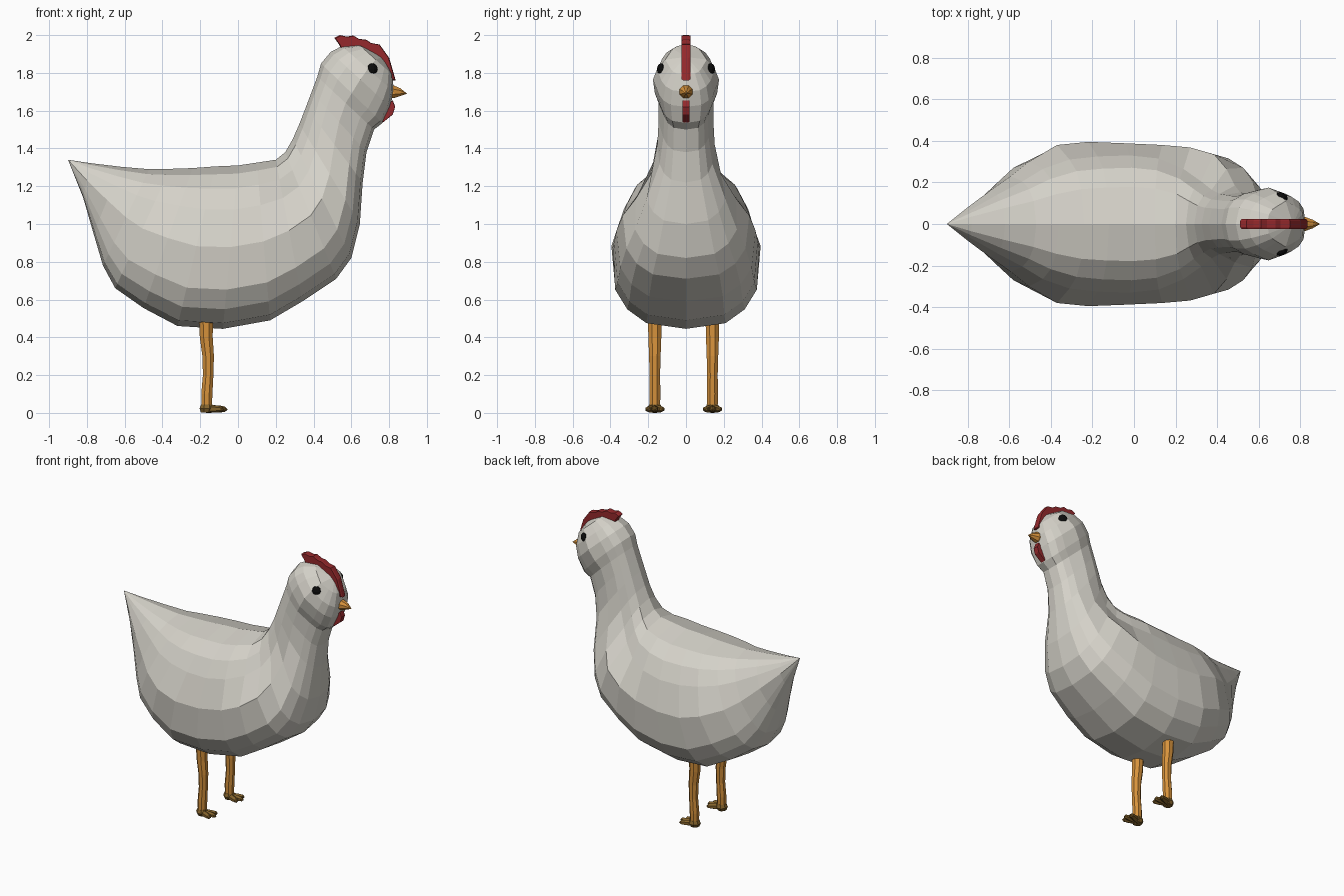
import bpy, bmesh, math
from mathutils import Vector, Matrix

if "Cube" in bpy.data.objects:
    bpy.data.objects.remove(bpy.data.objects["Cube"])


def material(name, r, g, b):
    m = bpy.data.materials.new(name)
    m.diffuse_color = (r, g, b, 1)
    m.use_nodes = True
    m.node_tree.nodes["Principled BSDF"].inputs["Base Color"].default_value = m.diffuse_color
    return m


WHITE = material("feather white", 0.66, 0.64, 0.58)
RED = material("comb red", 0.30, 0.022, 0.025)
ORANGE = material("leg orange", 0.68, 0.29, 0.045)
BROWN = material("foot brown", 0.23, 0.125, 0.025)
BLACK = material("eye black", 0.004, 0.004, 0.004)


def finish(bm, name, mat):
    bmesh.ops.recalc_face_normals(bm, faces=bm.faces)
    me = bpy.data.meshes.new(name)
    bm.to_mesh(me)
    bm.free()
    me.materials.append(mat)
    ob = bpy.data.objects.new(name, me)
    bpy.context.collection.objects.link(ob)
    return ob


def loft(bm, rings, start=None, end=None):
    """Skin a list of point rings, closing each end on a tip or a flat cap."""
    loops = [[bm.verts.new(p) for p in r] for r in rings]
    n = len(loops[0])
    for a, b in zip(loops, loops[1:]):
        for i in range(n):
            j = (i + 1) % n
            bm.faces.new((a[i], a[j], b[j], b[i]))
    for loop, tip in ((loops[0], start), (loops[-1], end)):
        if tip is None:
            bm.faces.new(loop)
        else:
            t = bm.verts.new(tip)
            for i in range(n):
                bm.faces.new((loop[i], loop[(i + 1) % n], t))


def section(tx, tz, bx, bz, wu, wm, wl):
    """Body cross-section from its top point, bottom point and three half widths."""
    side = [(0.05, wu * 0.54), (0.14, wu * 0.82), (0.27, wu), (0.5, wm),
            (0.76, wl), (0.88, wl * 0.83), (0.965, wl * 0.56)]

    def at(t, y):
        return Vector((tx + (bx - tx) * t, y, tz + (bz - tz) * t))
    return ([at(0, 0)] + [at(t, w) for t, w in side] + [at(1, 0)]
            + [at(t, -w) for t, w in reversed(side)])


# Body, from the tail to the breast
trunk = [
    (-0.78, 1.322, -0.82, 1.14, 0.065, 0.080, 0.065),
    (-0.62, 1.303, -0.765, 0.95, 0.14, 0.16, 0.13),
    (-0.47, 1.290, -0.715, 0.78, 0.205, 0.23, 0.20),
    (-0.36, 1.292, -0.65, 0.66, 0.265, 0.30, 0.27),
    (-0.24, 1.296, -0.50, 0.555, 0.31, 0.38, 0.34),
    (-0.12, 1.305, -0.32, 0.46, 0.325, 0.395, 0.375),
    (0.00, 1.310, -0.08, 0.445, 0.33, 0.388, 0.375),
    (0.10, 1.325, 0.17, 0.49, 0.315, 0.38, 0.362),
    (0.20, 1.340, 0.34, 0.59, 0.265, 0.368, 0.348),
    (0.25, 1.380, 0.52, 0.71, 0.205, 0.335, 0.315),
]
# Neck and head
neck = [
    (0.29, 1.45, 0.60, 0.82, 0.165, 0.265, 0.27),
    (0.325, 1.53, 0.645, 1.00, 0.145, 0.185, 0.21),
    (0.36, 1.62, 0.66, 1.22, 0.14, 0.152, 0.14),
    (0.39, 1.70, 0.68, 1.38, 0.135, 0.145, 0.12),
    (0.42, 1.78, 0.72, 1.50, 0.135, 0.145, 0.115),
    (0.44, 1.85, 0.765, 1.535, 0.145, 0.165, 0.13),
    (0.49, 1.91, 0.805, 1.62, 0.145, 0.175, 0.145),
    (0.55, 1.942, 0.825, 1.70, 0.125, 0.152, 0.13),
    (0.64, 1.950, 0.818, 1.79, 0.085, 0.11, 0.085),
]
bm = bmesh.new()
loft(bm, [section(*r) for r in trunk + neck], (-0.9, 0, 1.34), (0.765, 0, 1.885))
finish(bm, "body", WHITE)


def plate(name, outline, half, mat):
    """Flat upright plate with a slightly rounded rim."""
    c = sum((Vector((x, 0, z)) for x, z in outline), Vector()) / len(outline)
    rings = []
    for y, s in ((-half, 0.96), (-half * 0.6, 1), (half * 0.6, 1), (half, 0.96)):
        rings.append([c + (Vector((x, 0, z)) - c) * s + Vector((0, y, 0)) for x, z in outline])
    bm = bmesh.new()
    loft(bm, rings)
    finish(bm, name, mat)


# Comb and wattle
plate("comb", [(0.55, 1.92), (0.535, 1.95), (0.51, 1.985), (0.54, 2.0), (0.575, 1.992),
               (0.61, 1.998), (0.64, 1.98), (0.68, 1.975), (0.705, 1.958), (0.75, 1.95),
               (0.775, 1.915), (0.80, 1.88), (0.815, 1.83), (0.835, 1.76), (0.79, 1.76),
               (0.75, 1.86), (0.67, 1.92)], 0.023, RED)
plate("wattle", [(0.78, 1.63), (0.82, 1.655), (0.832, 1.62), (0.82, 1.58), (0.795, 1.56),
                 (0.768, 1.538), (0.755, 1.56)], 0.019, RED)


def ring(c, r, n, axis, flat=1.0):
    """Circle of points round a centre, facing along x or z."""
    pts = []
    for i in range(n):
        a = 2 * math.pi * (i + 0.5) / n
        u, v = r * math.cos(a), r * math.sin(a) * flat
        pts.append(Vector(c) + (Vector((0, u, v)) if axis == "x" else Vector((u, v, 0))))
    return pts


# Beak
bm = bmesh.new()
loft(bm, [ring((0.78, 0, 1.70), 0.034, 8, "x"), ring((0.825, 0, 1.70), 0.036, 8, "x"),
          ring((0.86, 0, 1.698), 0.022, 8, "x")], None, (0.895, 0, 1.69))
finish(bm, "beak", ORANGE)

# Eyes
for side, label in ((1, "left"), (-1, "right")):
    bm = bmesh.new()
    bmesh.ops.create_uvsphere(bm, u_segments=10, v_segments=6, radius=0.031)
    bm.transform(Matrix.Translation((0.711, side * 0.131, 1.82))
                 @ Matrix.Rotation(side * -0.5, 4, "Z") @ Matrix.Diagonal((1, 0.65, 1, 1)))
    finish(bm, label + "_eye", BLACK)

# Legs and feet
for y, label in ((0.14, "left"), (-0.165, "right")):
    bm = bmesh.new()
    shape = [(0.035, -0.166, 0.030), (0.1, -0.165, 0.032), (0.2, -0.158, 0.030),
             (0.3, -0.158, 0.033), (0.4, -0.168, 0.037), (0.52, -0.17, 0.040)]
    loft(bm, [ring((x, y, z), r, 8, "z") for z, x, r in shape])
    finish(bm, label + "_leg", ORANGE)

    bm = bmesh.new()
    loft(bm, [ring((-0.168, y, 0.008), 0.030, 8, "z"), ring((-0.166, y, 0.03), 0.041, 8, "z"),
              ring((-0.165, y, 0.052), 0.032, 8, "z")])
    for angle, length in ((0, 0.115), (0.42, 0.105), (-0.42, 0.105)):
        toe = bmesh.new()
        loft(toe, [ring((0, 0, 0.028), 0.024, 6, "x", 0.9),
                   ring((length * 0.6, 0, 0.027), 0.021, 6, "x", 0.9),
                   ring((length * 0.88, 0, 0.026), 0.016, 6, "x", 0.9)],
             None, (length, 0, 0.024))
        toe.transform(Matrix.Translation((-0.17, y, 0)) @ Matrix.Rotation(angle, 4, "Z"))
        tmp = bpy.data.meshes.new("toe")
        toe.to_mesh(tmp)
        toe.free()
        bm.from_mesh(tmp)
        bpy.data.meshes.remove(tmp)
    low = min(v.co.z for v in bm.verts)
    bmesh.ops.translate(bm, verts=bm.verts, vec=(0, 0, -low))
    finish(bm, label + "_foot", BROWN)
